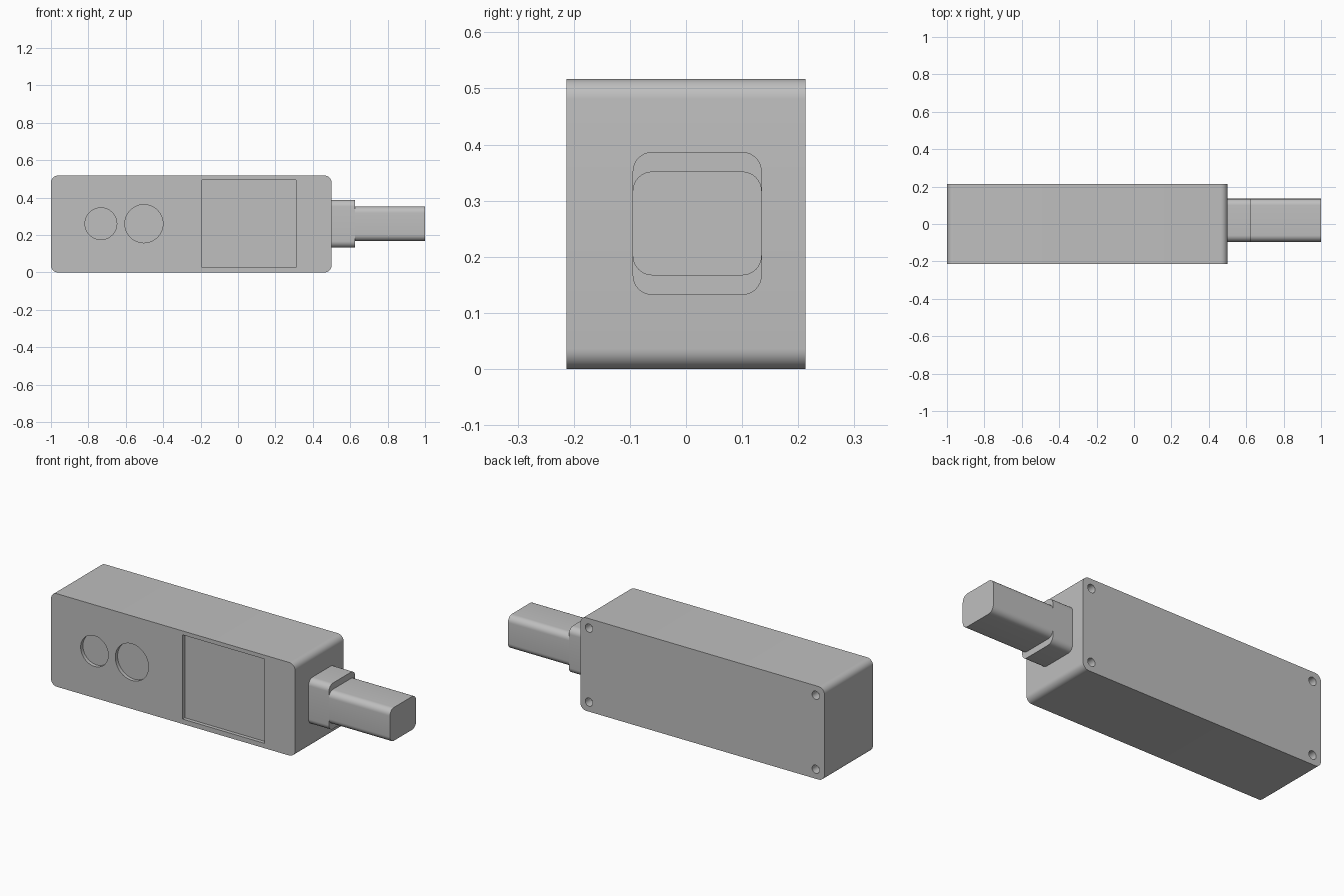
import bpy
import bmesh
from math import pi, radians
from mathutils import Matrix, Vector

default = bpy.data.objects.get("Cube")
if default:
    bpy.data.objects.remove(default, do_unlink=True)

grey = bpy.data.materials.new("plain grey")
grey.use_nodes = True
grey.diffuse_color = (0.52, 0.52, 0.52, 1)
grey.node_tree.nodes["Principled BSDF"].inputs["Base Color"].default_value = grey.diffuse_color


def add_box(bm, low, high):
    low, high = Vector(low), Vector(high)
    matrix = Matrix.Translation((low + high) / 2) @ Matrix.Diagonal((*(high - low), 1))
    bmesh.ops.create_cube(bm, size=1, matrix=matrix)


def add_disc(bm, x, y, z, radius, depth):
    matrix = Matrix.Translation((x, y, z)) @ Matrix.Rotation(pi / 2, 4, 'X')
    bmesh.ops.create_cone(bm, cap_ends=True, segments=48, radius1=radius,
                          radius2=radius, depth=depth, matrix=matrix)


def finish(bm, name):
    mesh = bpy.data.meshes.new(name)
    bm.to_mesh(mesh)
    bm.free()
    mesh.materials.append(grey)
    obj = bpy.data.objects.new(name, mesh)
    bpy.context.collection.objects.link(obj)
    return obj


def rounded_block(name, low, high, axis, radius):
    """Box whose four edges along one axis are rounded."""
    bm = bmesh.new()
    add_box(bm, low, high)
    edges = [e for e in bm.edges
             if abs((e.verts[0].co - e.verts[1].co).normalized()[axis]) > 0.9]
    bmesh.ops.bevel(bm, geom=edges, offset=radius, segments=8, profile=0.5,
                    affect='EDGES')
    return finish(bm, name)


def smooth(obj):
    bpy.ops.object.select_all(action='DESELECT')
    obj.select_set(True)
    bpy.context.view_layer.objects.active = obj
    bpy.ops.object.shade_smooth_by_angle(angle=radians(30))


# Housing and stepped plug
half, height = 0.213, 0.517
body = rounded_block("housing", (-1, -half, 0), (0.5, half, height), 1, 0.036)
collar = rounded_block("plug_collar", (0.5, -0.095, 0.132), (0.625, 0.135, 0.387), 0, 0.035)
blade = rounded_block("plug_blade", (0.625, -0.095, 0.167), (1, 0.135, 0.352), 0, 0.035)

# Front recesses: two round buttons and a screen
bm = bmesh.new()
depth = 0.02
add_disc(bm, -0.733, -half, 0.26, 0.085, 2 * depth)
add_disc(bm, -0.503, -half, 0.26, 0.102, 2 * depth)
add_box(bm, (-0.192, -half - depth, 0.027), (0.311, -half + depth, 0.495))

# Screw holes in the back corners
for x in (-0.947, 0.447):
    for z in (0.053, height - 0.053):
        add_disc(bm, x, half, z, 0.023, 0.1)
cutter = finish(bm, "recess_cutter")
cutter.hide_render = True

cut = body.modifiers.new("recesses", 'BOOLEAN')
cut.operation = 'DIFFERENCE'
cut.solver = 'EXACT'
cut.object = cutter
bpy.context.view_layer.objects.active = body
bpy.ops.object.modifier_apply(modifier=cut.name)
bpy.data.objects.remove(cutter, do_unlink=True)

for part in (body, collar, blade):
    smooth(part)
